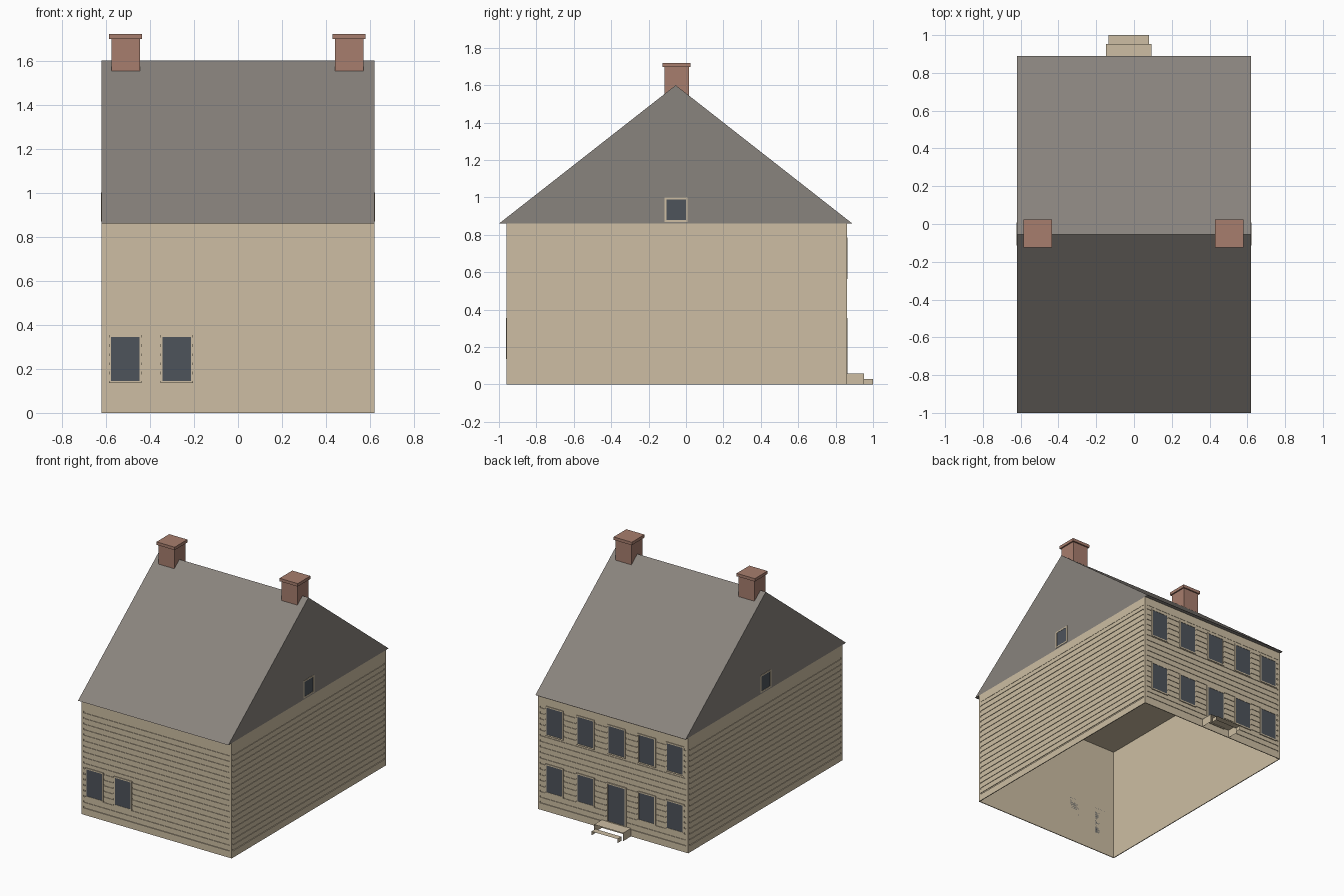
import bpy
import bmesh
from mathutils import Vector

cube = bpy.data.objects.get("Cube")
if cube:
    bpy.data.objects.remove(cube, do_unlink=True)


def material(name, rgb):
    mat = bpy.data.materials.new(name)
    mat.use_nodes = True
    mat.diffuse_color = (*rgb, 1)
    mat.node_tree.nodes["Principled BSDF"].inputs["Base Color"].default_value = (*rgb, 1)
    return mat


TAN = material("tan siding", (0.61, 0.515, 0.366))
GREY = material("grey shingle", (0.25, 0.228, 0.206))
BRICK = material("red brick", (0.39, 0.207, 0.155))
GLASS = material("dark glass", (0.076, 0.087, 0.105))

# Main dimensions
HALF_X, FRONT, BACK = 0.62, -0.96, 0.86
EAVE, RIDGE, RIDGE_Y = 0.86, 1.60, -0.055
TRIM = 0.006
SIDES = ("front", "back", "left", "right")


def finish(name, bm, mat):
    bmesh.ops.recalc_face_normals(bm, faces=bm.faces)
    mesh = bpy.data.meshes.new(name)
    bm.to_mesh(mesh)
    bm.free()
    mesh.materials.append(mat)
    obj = bpy.data.objects.new(name, mesh)
    bpy.context.collection.objects.link(obj)
    return obj


def add_box(bm, lo, hi):
    lo, hi = Vector(lo), Vector(hi)
    verts = bmesh.ops.create_cube(bm, size=1)["verts"]
    for v in verts:
        v.co = (lo + hi) / 2 + Vector(c * s for c, s in zip(v.co, hi - lo))
    return verts


def add_quad(bm, *points):
    bm.faces.new([bm.verts.new(p) for p in points])


def add_plate(bm, side, u0, u1, z0, z1, inner, outer):
    """Plate on a wall; inner and outer are offsets from the outer wall plane."""
    if side in ("front", "back"):
        sign, plane = (-1, FRONT) if side == "front" else (1, BACK)
        ys = sorted((plane + sign * inner, plane + sign * outer))
        add_box(bm, (u0, ys[0], z0), (u1, ys[1], z1))
    else:
        sign = 1 if side == "left" else -1
        xs = sorted((sign * (HALF_X + inner), sign * (HALF_X + outer)))
        add_box(bm, (xs[0], u0, z0), (xs[1], u1, z1))


def span(side):
    return (-HALF_X, HALF_X) if side in ("front", "back") else (FRONT, BACK)


# Wall shell, open underneath with a ceiling at the eaves
bm = bmesh.new()
add_box(bm, (-HALF_X + TRIM, FRONT + TRIM, 0), (HALF_X - TRIM, BACK - TRIM, EAVE - 0.005))
floor = min(bm.faces, key=lambda f: f.calc_center_median().z)
bmesh.ops.delete(bm, geom=[floor], context="FACES_ONLY")
finish("wall_shell", bm, TAN)

# Corner boards, base boards and friezes
bm = bmesh.new()
for side in SIDES:
    a, b = span(side)
    add_plate(bm, side, a, b, 0, 0.05, -TRIM, 0)
    add_plate(bm, side, a, b, 0.80, EAVE, -TRIM, 0)
    add_plate(bm, side, a, a + 0.018, 0.05, 0.80, -TRIM, 0)
    add_plate(bm, side, b - 0.018, b, 0.05, 0.80, -TRIM, 0)
finish("wall_trim", bm, TAN)

# Horizontal siding boards with narrow gaps
bm = bmesh.new()
ROWS = 18
pitch = 0.75 / ROWS
for side in SIDES:
    a, b = span(side)
    for i in range(ROWS):
        z = 0.05 + i * pitch
        add_plate(bm, side, a + 0.018, b - 0.018, z + 0.012, z + pitch, -TRIM, -0.002)
finish("siding_boards", bm, TAN)


# Roof with solid gables
bm = bmesh.new()
ends = []
for x in (-HALF_X, HALF_X):
    outline = ((-1.0, EAVE), (0.89, EAVE), (RIDGE_Y, RIDGE))
    ends.append([bm.verts.new((x, y, z)) for y, z in outline])
    bm.faces.new(ends[-1])
for i in range(3):
    j = (i + 1) % 3
    bm.faces.new((ends[0][i], ends[0][j], ends[1][j], ends[1][i]))
finish("roof", bm, GREY)


# Windows and door
def opening(name, side, u, width, z0, z1, border=0.01):
    a, b = u - width / 2, u + width / 2
    pane = bmesh.new()
    add_plate(pane, side, a, b, z0, z1, -TRIM, 0.001)
    finish(name + "_pane", pane, GLASS)
    frame = bmesh.new()
    for u0, u1, low, high in ((a - border, a, z0 - border, z1 + border),
                              (b, b + border, z0 - border, z1 + border),
                              (a, b, z1, z1 + border),
                              (a, b, z0 - border, z0)):
        add_plate(frame, side, u0, u1, low, high, -TRIM, 0.003)
    finish(name + "_frame", frame, TAN)


COLUMNS = (0.484, 0.228, -0.028, -0.278, -0.512)
for i, u in enumerate(COLUMNS):
    opening(f"upper_back_window_{i + 1}", "back", u, 0.128, 0.575, 0.775)
    if i != 2:
        opening(f"lower_back_window_{i + 1}", "back", u, 0.128, 0.145, 0.345)
    if i > 2:
        opening(f"front_window_{i - 2}", "front", u, 0.128, 0.145, 0.345)
opening("door", "back", -0.028, 0.14, 0.065, 0.34)
for side in ("left", "right"):
    opening(side + "_gable_window", side, RIDGE_Y + 0.002, 0.104, 0.88, 0.99)

# Door steps: treads on side panels, open at the risers
bm = bmesh.new()
for x0, x1, y0, y1, z in ((-0.148, 0.092, BACK, 0.953, 0.06),
                          (-0.135, 0.08, 0.953, 1.0, 0.03)):
    add_quad(bm, (x0, y0, z), (x1, y0, z), (x1, y1, z), (x0, y1, z))
    for x in (x0, x1):
        add_quad(bm, (x, y0, 0), (x, y1, 0), (x, y1, z), (x, y0, z))
finish("door_steps", bm, TAN)

# Chimneys with projecting caps
for name, x in (("left", 0.505), ("right", -0.51)):
    bm = bmesh.new()
    y = -0.05
    add_box(bm, (x - 0.065, y - 0.065, 1.5), (x + 0.065, y + 0.065, 1.70))
    add_box(bm, (x - 0.075, y - 0.075, 1.698), (x + 0.075, y + 0.075, 1.72))
    finish(name + "_chimney", bm, BRICK)
